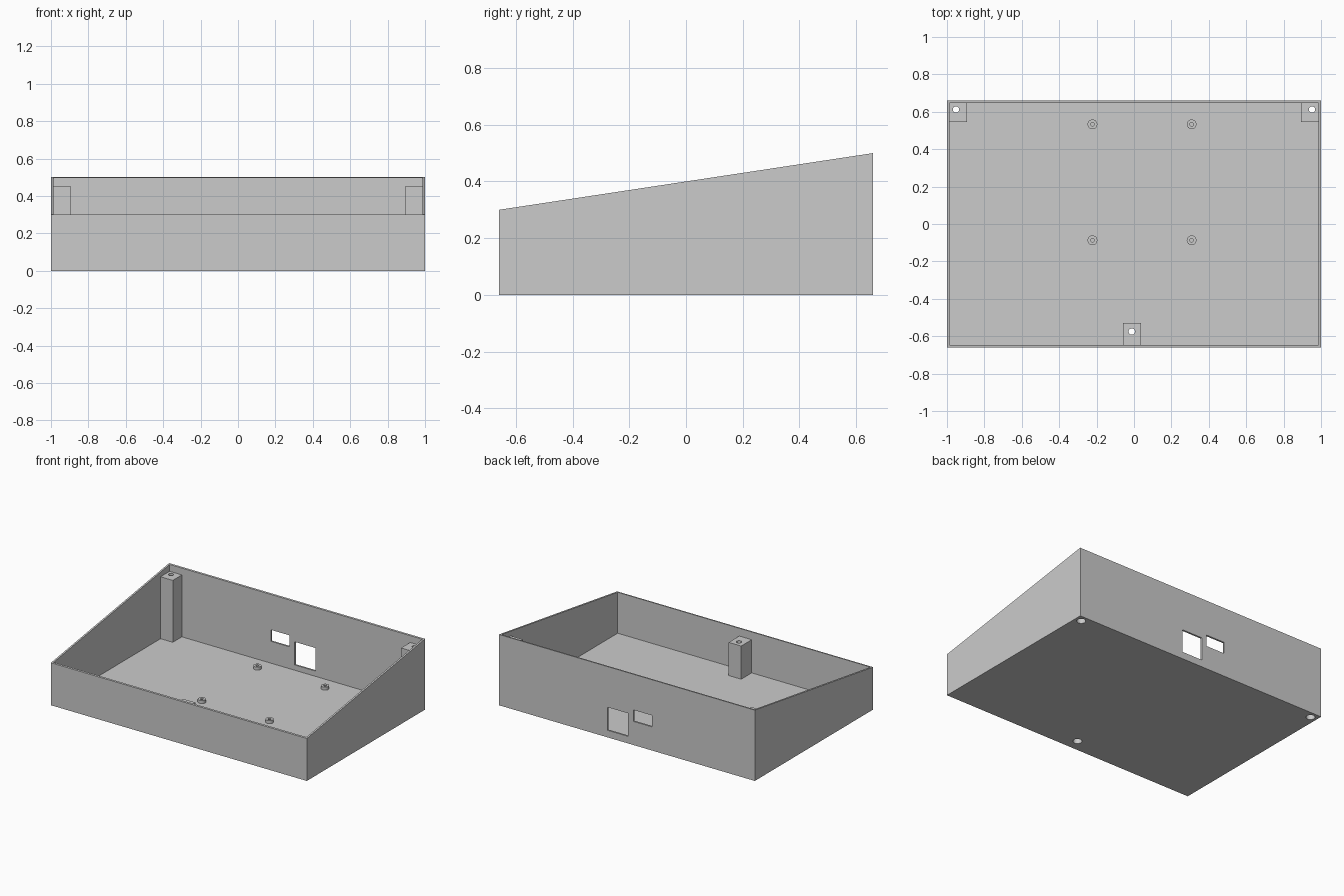
import bpy, bmesh, math
from mathutils import Vector

cube = bpy.data.objects.get("Cube")
if cube:
    bpy.data.objects.remove(cube, do_unlink=True)

WALL = 0.0125
HALF_Y = 0.66
FRONT_H, BACK_H = 0.30, 0.50

grey = bpy.data.materials.new("plain_grey")
grey.use_nodes = True
grey.diffuse_color = (0.6, 0.6, 0.6, 1)
grey.node_tree.nodes["Principled BSDF"].inputs["Base Color"].default_value = (0.6, 0.6, 0.6, 1)


def finish(name, bm):
    bmesh.ops.recalc_face_normals(bm, faces=bm.faces)
    mesh = bpy.data.meshes.new(name)
    bm.to_mesh(mesh)
    bm.free()
    mesh.materials.append(grey)
    ob = bpy.data.objects.new(name, mesh)
    bpy.context.collection.objects.link(ob)
    return ob


def prism(name, profile, x0, x1):
    """Side profile of (y, z) points extruded from x0 to x1."""
    bm = bmesh.new()
    face = bm.faces.new([bm.verts.new((x0, y, z)) for y, z in profile])
    ext = bmesh.ops.extrude_face_region(bm, geom=[face])
    bmesh.ops.translate(bm, vec=(x1 - x0, 0, 0),
                        verts=[g for g in ext["geom"] if isinstance(g, bmesh.types.BMVert)])
    return finish(name, bm)


def box(name, x0, x1, y0, y1, z0, z1):
    return prism(name, [(y0, z0), (y1, z0), (y1, z1), (y0, z1)], x0, x1)


def lathe(name, profile, x, y, closed, sides=32):
    """Profile of (radius, z) points spun round a vertical axis at x, y."""
    bm = bmesh.new()
    rings = [[bm.verts.new((x + r * math.cos(a), y + r * math.sin(a), z))
              for a in (math.tau * i / sides for i in range(sides))] for r, z in profile]
    pairs = list(zip(rings, rings[1:]))
    if closed:
        pairs.append((rings[-1], rings[0]))
    else:
        bm.faces.new(rings[0])
        bm.faces.new(rings[-1])
    for low, high in pairs:
        for i in range(sides):
            j = (i + 1) % sides
            bm.faces.new((low[i], low[j], high[j], high[i]))
    return finish(name, bm)


def cut(target, cutters):
    for c in cutters:
        c.hide_render = True
        mod = target.modifiers.new(c.name, 'BOOLEAN')
        mod.operation, mod.solver, mod.object = 'DIFFERENCE', 'EXACT', c
    graph = bpy.context.evaluated_depsgraph_get()
    mesh = bpy.data.meshes.new_from_object(target.evaluated_get(graph))
    target.modifiers.clear()
    target.data = mesh


def rim(y):
    """Height of the sloping rim at depth y."""
    return FRONT_H + (BACK_H - FRONT_H) * (y + HALF_Y) / (2 * HALF_Y)


# Case with sloping rim, and the hollow inside it
case = prism("case", [(-HALF_Y, 0), (HALF_Y, 0), (HALF_Y, BACK_H), (-HALF_Y, FRONT_H)], -1, 1)
iy, over = HALF_Y - WALL, 0.1
hollow = prism("hollow_cutter", [(-iy, WALL), (iy, WALL), (iy, rim(iy) + over),
                                 (-iy, rim(-iy) + over)], -1 + WALL, 1 - WALL)

# Socket openings in the back wall
openings = [box("large_opening_cutter", -0.01, 0.153, 0.6, 0.7, 0.05, 0.213),
            box("small_opening_cutter", -0.195, -0.05, 0.6, 0.7, 0.167, 0.248)]

# Screw posts, let slightly into floor and walls: box extents, top, hole centre
IN = 0.006
posts, bores = [], []
for name, x0, x1, y0, y1, top, hx, hy in (
        ("back_right_post", -1 + IN, -0.892, 0.546, HALF_Y - IN, 0.45, -0.952, 0.612),
        ("back_left_post", 0.892, 1 - IN, 0.546, HALF_Y - IN, 0.45, 0.952, 0.612),
        ("front_post", -0.06, 0.037, -HALF_Y + IN, -0.53, 0.247, -0.012, -0.575)):
    posts.append(box(name, x0, x1, y0, y1, IN, top))
    shoulder = top - 0.1
    bores.append(lathe(name + "_bore_cutter", [(0.029, -0.05), (0.029, shoulder),
                                               (0.017, shoulder), (0.017, top + 0.05)], hx, hy, False))

cut(case, [hollow] + openings + bores)
for post, bore in zip(posts, bores):
    cut(post, [bore])
for helper in [hollow] + openings + bores:
    bpy.data.objects.remove(helper, do_unlink=True)

# Board standoffs on the floor
standoffs = []
for side, x in (("right", -0.222), ("left", 0.308)):
    for end, y in (("front", -0.087), ("back", 0.533)):
        standoffs.append(lathe(f"{end}_{side}_standoff",
                               [(0.026, IN), (0.026, 0.034), (0.01, 0.034), (0.01, IN)], x, y, True))

# Smooth round walls, keep edges sharp
bpy.ops.object.select_all(action='DESELECT')
for ob in [case] + posts + standoffs:
    ob.select_set(True)
bpy.context.view_layer.objects.active = case
bpy.ops.object.shade_smooth_by_angle(angle=math.radians(30))
